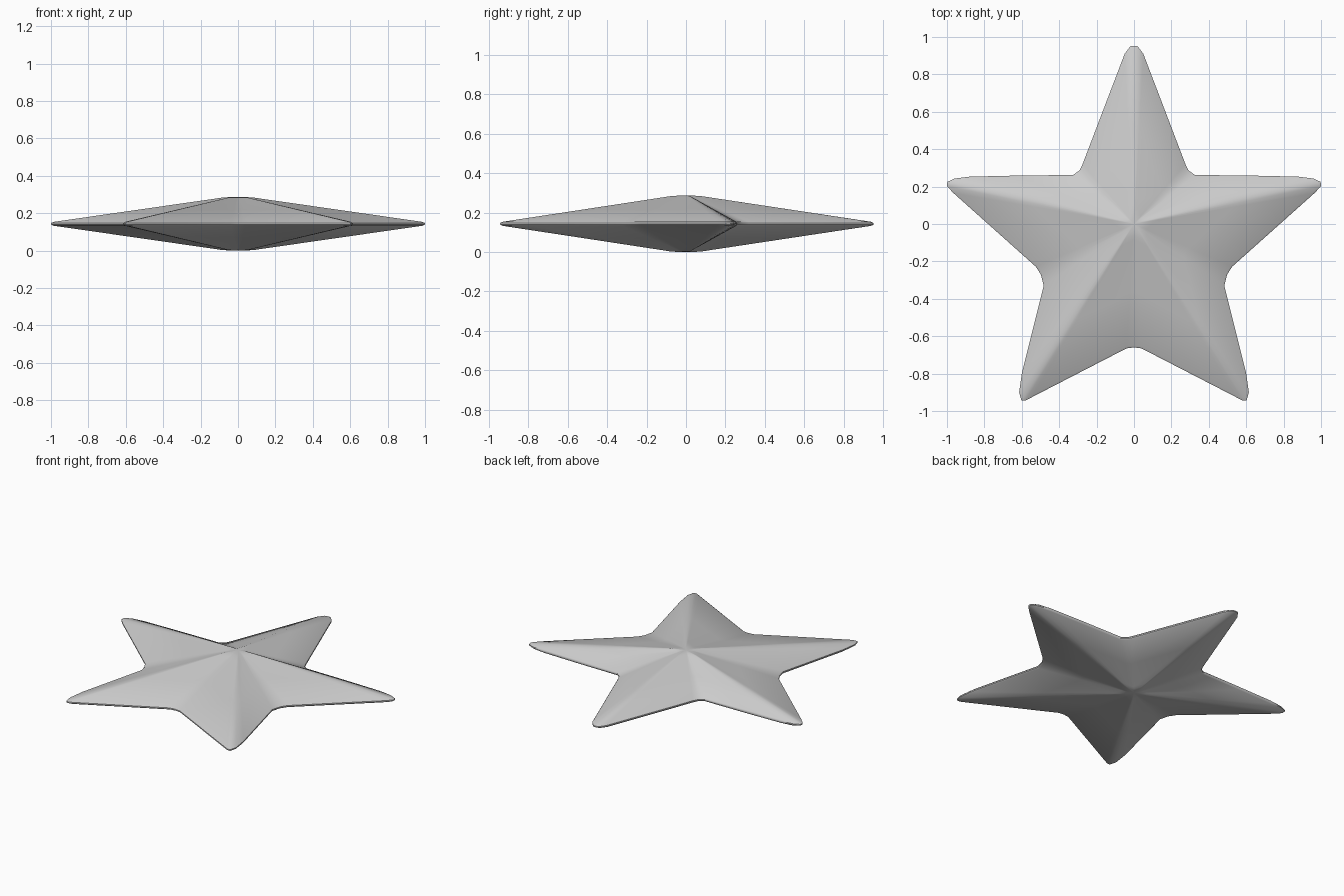
import bpy, bmesh

if "Cube" in bpy.data.objects:
    bpy.data.objects.remove(bpy.data.objects["Cube"])

# Right half of the rounded star outline, from top tip to bottom notch
HALF = [(0, .953), (.02, .95), (.05, .91),
        (.275, .32), (.29, .288), (.325, .262), (.62, .259), (.88, .253),
        (.96, .243), (.998, .225), (1.0, .202), (.965, .165),
        (.525, -.228), (.498, -.27), (.483, -.33),
        (.60, -.80), (.614, -.90), (.602, -.944), (.582, -.944), (.55, -.928),
        (.04, -.665), (0, -.66)]
outline = HALF + [(-x, y) for x, y in reversed(HALF[1:-1])]

# Rings from top to bottom: outline scale and height above the rim plane
MID = .1435
upper = [(.05, .1425), (.09, .1395), (.13, .1335), (.55, .073), (.985, .0105)]
rings = upper + [(1, .004), (1, -.004)] + [(s, -h) for s, h in reversed(upper)]

bm = bmesh.new()
loops = [[bm.verts.new((x * s, y * s, MID + h)) for x, y in outline] for s, h in rings]
n = len(outline)
for a, b in zip(loops, loops[1:]):
    for i in range(n):
        j = (i + 1) % n
        bm.faces.new((a[i], a[j], b[j], b[i]))

# Blunt centre on both sides
for loop, z in ((loops[0], 2 * MID), (loops[-1], 0)):
    c = bm.verts.new((0, 0, z))
    for i in range(n):
        bm.faces.new((c, loop[i], loop[(i + 1) % n]))
bmesh.ops.recalc_face_normals(bm, faces=bm.faces)

mesh = bpy.data.meshes.new("star")
bm.to_mesh(mesh)
bm.free()
star = bpy.data.objects.new("star", mesh)
bpy.context.collection.objects.link(star)

# Smooth shading with a crisp rim
bpy.context.view_layer.objects.active = star
star.select_set(True)
bpy.ops.object.shade_smooth_by_angle(angle=.6)
